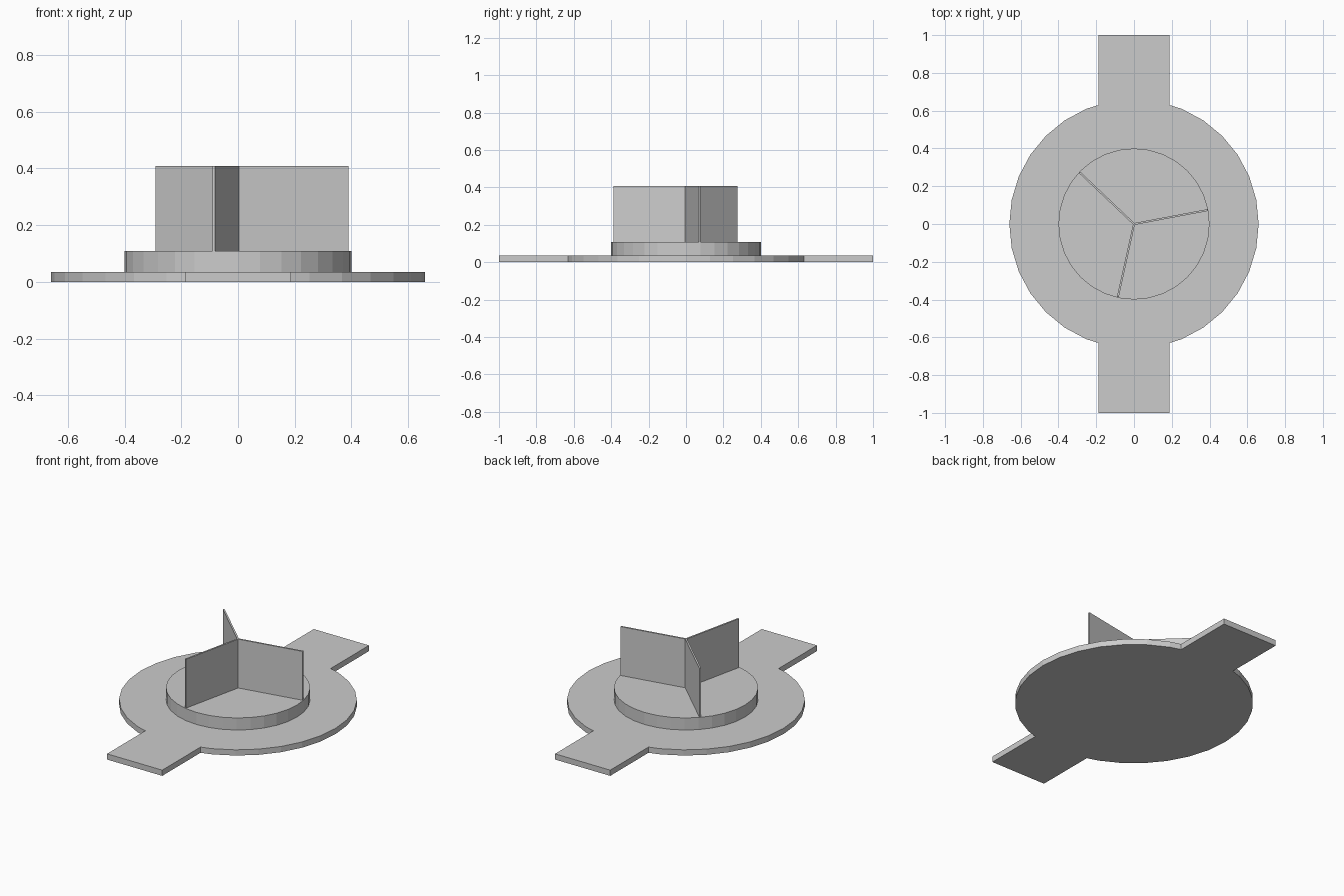
import bpy, bmesh, math

if "Cube" in bpy.data.objects:
    bpy.data.objects.remove(bpy.data.objects["Cube"])

SEG = 32


def prism(name, outline, z0, z1):
    """Extrude a flat counter-clockwise outline from z0 to z1."""
    bm = bmesh.new()
    base = bm.faces.new([bm.verts.new((x, y, z0)) for x, y in outline])
    top = bmesh.ops.extrude_face_region(bm, geom=[base], use_keep_orig=True)["geom"]
    for v in top:
        if isinstance(v, bmesh.types.BMVert):
            v.co.z = z1
    bmesh.ops.recalc_face_normals(bm, faces=bm.faces[:])
    mesh = bpy.data.meshes.new(name)
    bm.to_mesh(mesh)
    bm.free()
    obj = bpy.data.objects.new(name, mesh)
    bpy.context.collection.objects.link(obj)
    return obj


def ring(radius, first, last):
    step = 2 * math.pi / SEG
    return [(radius * math.cos(i * step), radius * math.sin(i * step))
            for i in range(first, last + 1)]


# Base plate: round disc with a rectangular tab at the front and back
W, JOIN = 0.187, 0.63
right_half = [(W, -1), (W, -JOIN)] + ring(0.66, -6, 6) + [(W, JOIN), (W, 1)]
prism("base_plate", right_half + [(-x, -y) for x, y in right_half], 0, 0.035)

# Raised round hub
prism("hub", ring(0.4, 0, SEG - 1), 0.035, 0.109)

# Three thin upright fins meeting at the centre
T = 0.005
for i, angle in enumerate((10.7, 136.5, 257.5)):
    fin = prism(f"fin_{i + 1}", [(0, -T), (0.396, -T), (0.396, T), (0, T)], 0.109, 0.408)
    fin.rotation_euler.z = math.radians(angle)
